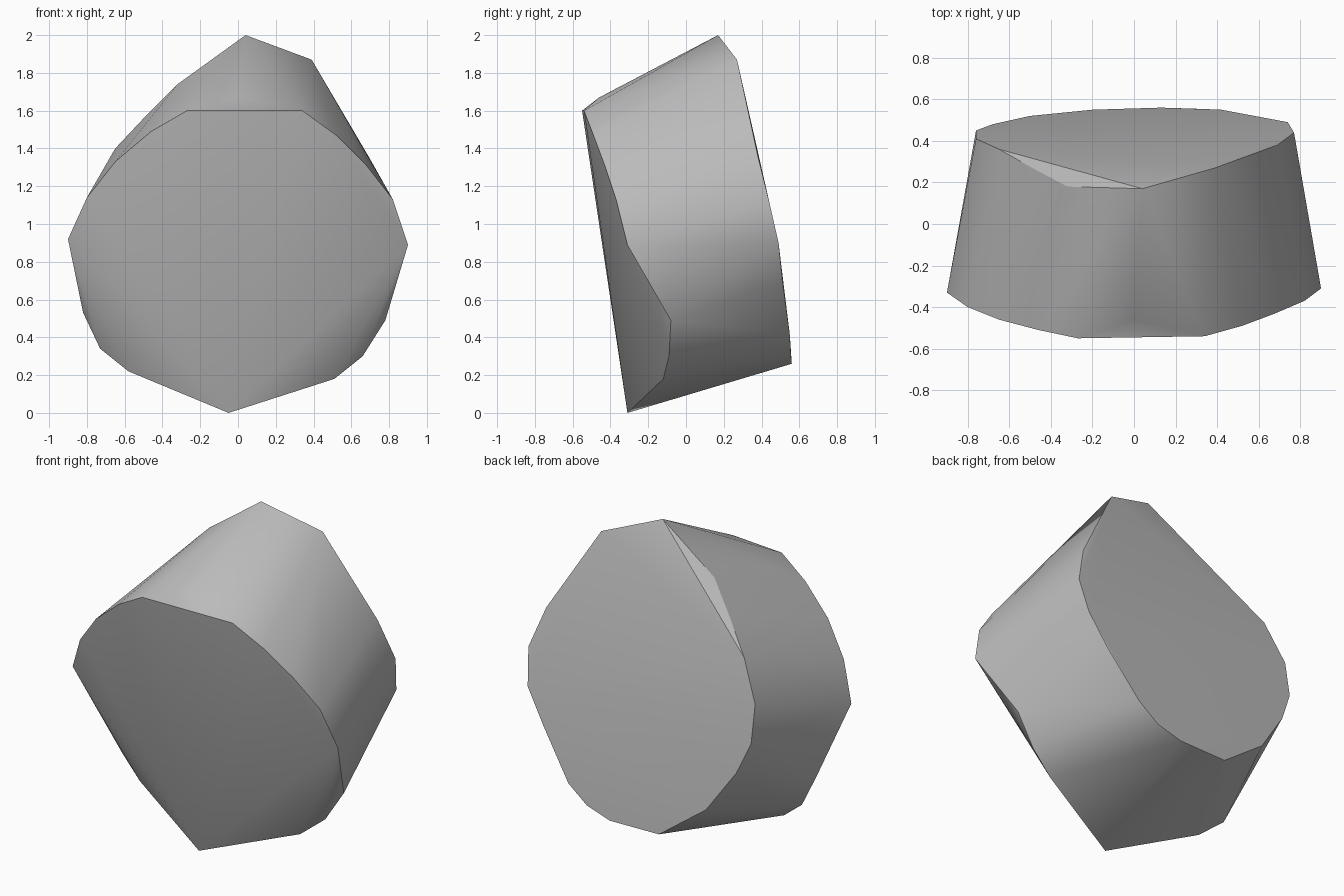
import bpy
import bmesh
import math


def remove_default_cube():
    cube = bpy.data.objects.get("Cube")
    if cube is not None:
        bpy.data.objects.remove(cube, do_unlink=True)


def make_material(name, color):
    material = bpy.data.materials.new(name)
    material.use_nodes = True
    material.diffuse_color = color
    shader = material.node_tree.nodes["Principled BSDF"]
    shader.inputs["Base Color"].default_value = color
    return material


def make_hull(name, points, material, smooth_angle):
    """Wrap a tight faceted skin around the rim points."""
    bm = bmesh.new()
    for point in points:
        bm.verts.new(point)
    result = bmesh.ops.convex_hull(bm, input=list(bm.verts))
    leftover = set(result["geom_interior"]) | set(result["geom_unused"])
    loose = [item for item in leftover if isinstance(item, bmesh.types.BMVert)]
    bmesh.ops.delete(bm, geom=loose, context="VERTS")
    bmesh.ops.recalc_face_normals(bm, faces=list(bm.faces))

    mesh = bpy.data.meshes.new(name)
    bm.to_mesh(mesh)
    bm.free()
    mesh.materials.append(material)

    body = bpy.data.objects.new(name, mesh)
    bpy.context.collection.objects.link(body)
    bpy.ops.object.select_all(action="DESELECT")
    body.select_set(True)
    bpy.context.view_layer.objects.active = body
    bpy.ops.object.shade_smooth_by_angle(angle=smooth_angle)
    return body


remove_default_cube()
grey = make_material("plain grey", (0.5, 0.5, 0.5, 1))

# Front rim: upper arch, then the lower corners that fall back beside the tip
front_arch = [
    (-.9, -.33, .92), (-.8, -.4, 1.14), (-.65, -.46, 1.33),
    (-.46, -.51, 1.49), (-.27, -.55, 1.6), (.34, -.54, 1.6),
    (.52, -.49, 1.47), (.68, -.43, 1.31), (.82, -.37, 1.13),
    (.9, -.31, .89),
]
front_lower = [
    (.78, -.08, .49), (.66, -.09, .3), (.51, -.12, .18),
    (-.05, -.31, 0),
    (-.58, -.13, .22), (-.73, -.09, .34), (-.82, -.1, .53),
]

# Back rim: peak and shoulders, then the lower curve
back_upper = [
    (.04, .17, 2), (.39, .27, 1.87), (.69, .38, 1.36), (.77, .44, 1.12),
    (-.32, .18, 1.74), (-.49, .27, 1.57), (-.65, .36, 1.4),
    (-.76, .41, 1.16),
]
back_lower = [
    (.74, .49, .9), (.62, .51, .7), (.42, .55, .41), (.29, .555, .31),
    (.13, .56, .26), (-.2, .55, .26), (-.5, .52, .48), (-.58, .5, .6),
    (-.68, .48, .74), (-.76, .45, .93),
]

# Slight rise on the sloping top
top_ridge = [(0, -.46, 1.67)]

rims = front_arch + front_lower + back_upper + back_lower + top_ridge
make_hull("faceted_body", rims, grey, math.radians(30))
